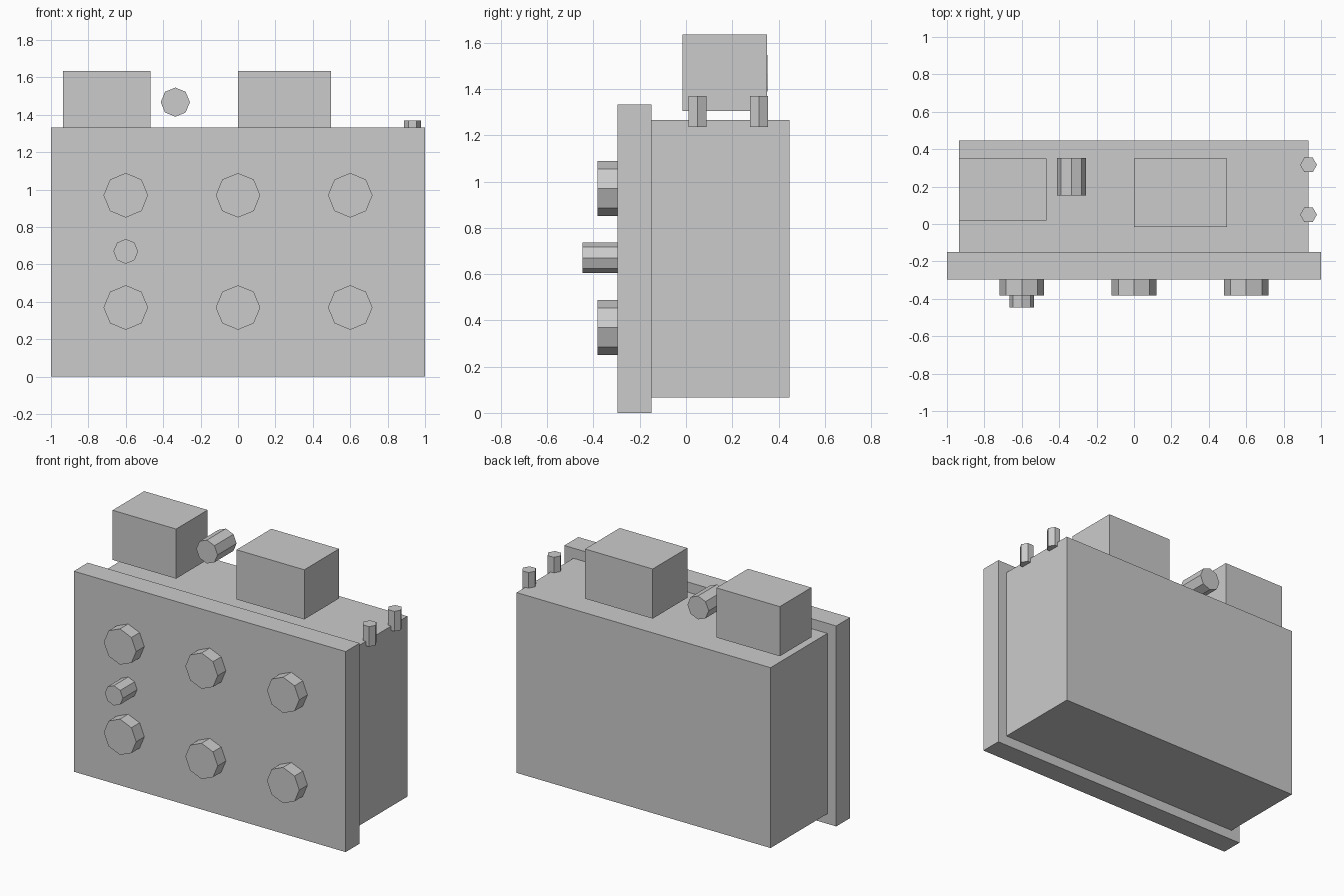
import bpy
from math import pi

if "Cube" in bpy.data.objects:
    bpy.data.objects.remove(bpy.data.objects["Cube"])


def box(name, x, y, z):
    """Box from (min, max) ranges."""
    bpy.ops.mesh.primitive_cube_add(size=1)
    ob = bpy.context.object
    ob.name = name
    ob.location = [(a + b) / 2 for a, b in (x, y, z)]
    ob.scale = [b - a for a, b in (x, y, z)]
    bpy.ops.object.transform_apply(location=False, rotation=False, scale=True)
    return ob


def prism_y(name, x, z, r, y0, y1):
    """Octagonal prism along y, corners on the axes."""
    bpy.ops.mesh.primitive_cylinder_add(
        vertices=8, radius=r, depth=y1 - y0,
        location=(x, (y0 + y1) / 2, z), rotation=(pi / 2, 0, 0))
    bpy.context.object.name = name


# Cabinet: front panel and the smaller housing behind it
FRONT, PANEL_BACK = -0.297, -0.15
box("front_panel", (-1, 1), (FRONT, PANEL_BACK), (0, 1.333))
box("housing", (-0.935, 0.933), (PANEL_BACK, 0.447), (0.067, 1.266))

# Transformer blocks hovering just above the housing
box("left_block", (-0.935, -0.468), (0.018, 0.35), (1.305, 1.635))
box("right_block", (0, 0.498), (-0.015, 0.35), (1.305, 1.635))

# Capacitor lying between the blocks
prism_y("capacitor", -0.335, 1.468, 0.078, 0.152, 0.352)

# Two rows of three control knobs
for row, z in (("upper", 0.97), ("lower", 0.37)):
    for i, x in enumerate((-0.6, 0, 0.6)):
        prism_y(f"{row}_knob_{i + 1}", x, z, 0.119, -0.383, FRONT)

# Small long knob
prism_y("small_knob", -0.6, 0.67, 0.066, -0.447, FRONT)

# Hexagonal terminal posts on the right edge, corners towards +-x
for i, y in enumerate((0.05, 0.316)):
    bpy.ops.mesh.primitive_cylinder_add(
        vertices=6, radius=0.045, depth=0.133,
        location=(0.933, y, 1.303), rotation=(0, 0, pi / 2))
    bpy.context.object.name = f"terminal_post_{i + 1}"
